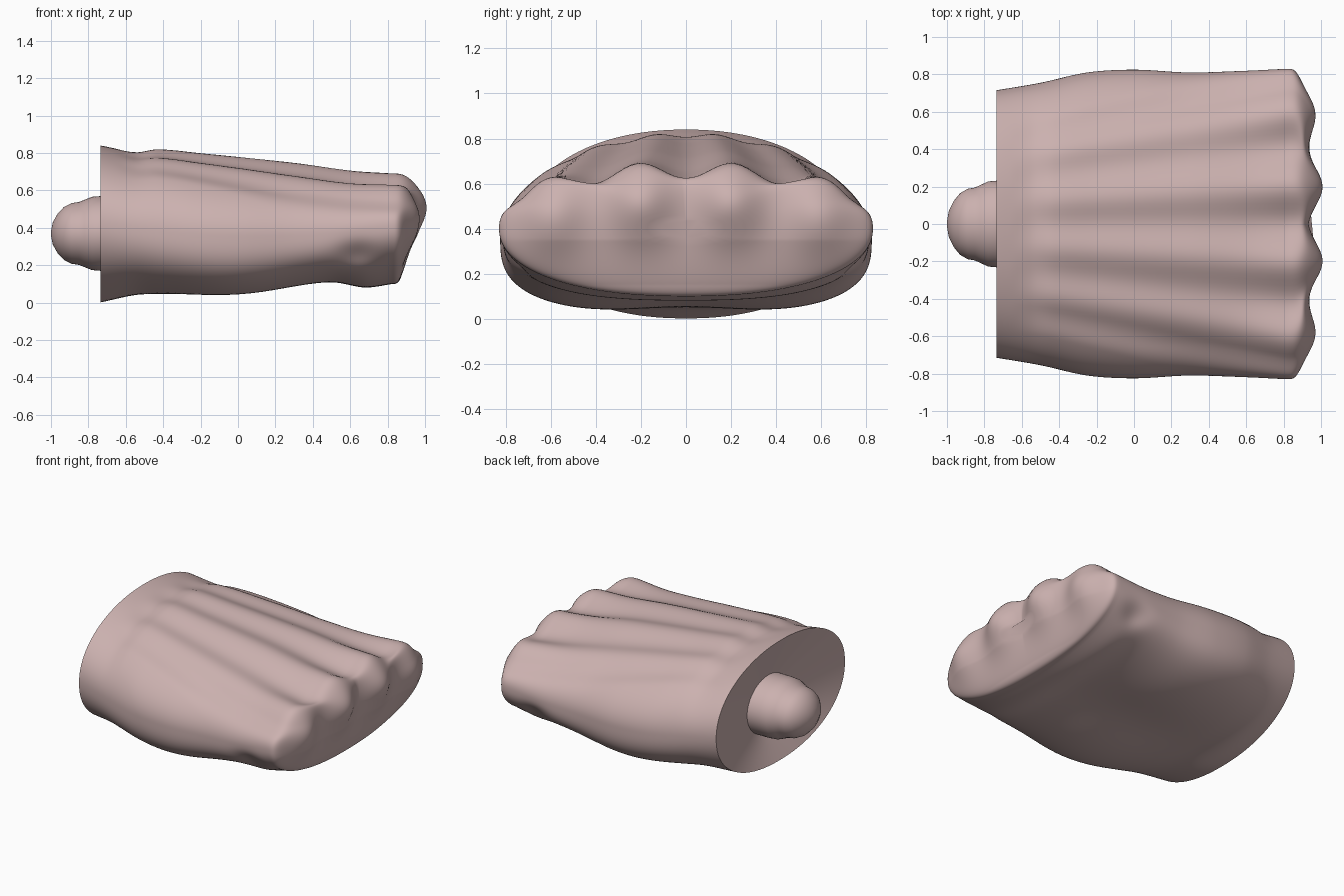
import bpy, bmesh
from math import sin, cos, pi, exp

if "Cube" in bpy.data.objects:
    bpy.data.objects.remove(bpy.data.objects["Cube"])

SEG = 192

def curve(pts, x):
    """Smooth cubic interpolation through (x, value) points."""
    if x <= pts[0][0]:
        return pts[0][1]
    if x >= pts[-1][0]:
        return pts[-1][1]
    i = max(k for k in range(len(pts) - 1) if pts[k][0] <= x)

    def slope(k):
        a, b = pts[max(k - 1, 0)], pts[min(k + 1, len(pts) - 1)]
        return (b[1] - a[1]) / (b[0] - a[0])
    (x0, v0), (x1, v1) = pts[i], pts[i + 1]
    h = x1 - x0
    t = (x - x0) / h
    return ((2*t**3 - 3*t*t + 1) * v0 + (t**3 - 2*t*t + t) * h * slope(i)
            + (3*t*t - 2*t**3) * v1 + (t**3 - t*t) * h * slope(i + 1))

def gauss(d, r):
    return exp(-(d / r) ** 2)

TOP = [(-.735, .84), (-.55, .808), (-.43, .825), (-.2, .805), (.3, .755), (.62, .71), (.82, .695)]
BOTTOM = [(-.735, 0), (-.55, .035), (-.4, .035), (-.1, .022), (.1, .035), (.4, .09),
          (.52, .10), (.68, .078), (.82, .098)]
WIDTH = [(-.735, .715), (-.5, .755), (-.25, .81), (0, .825), (.3, .81), (.6, .82), (.82, .83)]
MIDDLE = [(-.735, .42), (-.4, .38), (0, .36), (.5, .37), (.82, .40)]
TOP_POWER = [(-.735, 2.1), (0, 2.0), (.5, 2.1), (.82, 2.4)]
LOW_POWER = [(-.735, 2.15), (-.3, 2.8), (0, 3), (.5, 2.8), (.82, 2.2)]
RIDGE = [(-.65, 0), (-.4, .010), (0, .015), (.5, .022), (.82, .036)]
SPACING = [(-.7, .25), (-.4, .27), (.82, .41)]

def section(x, ang, ridge=1):
    """Point (y, z) of the foot's cross-section, with four toe ridges on top."""
    up = sin(ang) >= 0
    n = curve(TOP_POWER if up else LOW_POWER, x)
    w, mid = curve(WIDTH, x), curve(MIDDLE, x)
    c, s = cos(ang), sin(ang)
    r = (abs(c) ** n + abs(s) ** n) ** (-1 / n)
    y, k = w * c * r, s * r
    if up:
        z = mid + (curve(TOP, x) - mid) * k
        p = curve(SPACING, x)
        fade = min(1, max(0, 4.5 - 2 * abs(y) / p)) * min(1, k * 1.6)
        z -= ridge * curve(RIDGE, x) * (1 + cos(2 * pi * y / p)) * fade
    else:
        z = mid + (mid - curve(BOTTOM, x)) * k
        # Shallow hollow along the sole
        z += .035 * gauss(y, .32) * gauss(x - .02, .42)
    # Side crease beneath the outer toes
    y *= 1 - .05 * gauss(x - .64, .1) * gauss(z - .25, .07)
    return y, z

def toe_front(y, z):
    """Front wall with four rounded toe tips."""
    x = .922 + .03 * max(-1, min(0, (z - .35) / .2))
    for cy, cz, amp in ((.2, .52, .09), (.6, .46, .07)):
        x += amp * gauss(abs(y) - cy, .14) * gauss(z - cz, .17)
    return x

def loft(name, rings, cap_first=False, cap_last=False):
    bm = bmesh.new()
    loops = [[bm.verts.new(p) for p in ring] for ring in rings]
    for a, b in zip(loops, loops[1:]):
        for i in range(len(a)):
            j = (i + 1) % len(a)
            bm.faces.new((a[i], a[j], b[j], b[i]))
    if cap_first:
        bm.faces.new(loops[0])
    if cap_last:
        bm.faces.new(loops[-1])
    bmesh.ops.recalc_face_normals(bm, faces=bm.faces[:])
    me = bpy.data.meshes.new(name)
    bm.to_mesh(me)
    bm.free()
    ob = bpy.data.objects.new(name, me)
    bpy.context.collection.objects.link(ob)
    me.materials.append(skin)
    bpy.context.view_layer.objects.active = ob
    ob.select_set(True)
    bpy.ops.object.shade_smooth_by_angle(angle=0.9)
    ob.select_set(False)
    return ob

skin = bpy.data.materials.new("skin")
skin.diffuse_color = (.60, .44, .43, 1)
skin.use_nodes = True
skin.node_tree.nodes["Principled BSDF"].inputs["Base Color"].default_value = skin.diffuse_color
angles = [2 * pi * i / SEG for i in range(SEG)]

# Foot: shallow ankle funnel, ridged body, rounded toe wall
DEPTH = .1
rings = []
for t in (1, .75, .5, .25):
    ring = []
    for a in angles:
        y, z = section(-.735, a)
        ring.append((-.735 + DEPTH * t, y * (1 - t) + .22 * cos(a) * t,
                     z * (1 - t) + (.37 + .19 * sin(a)) * t))
    rings.append(ring)
for i in range(71):
    x = -.735 + 1.555 * i / 70
    rings.append([(x, *section(x, a)) for a in angles])
for i in range(1, 40):
    t = i / 40 * pi / 2
    s, f = cos(t) ** .62, sin(t) ** .62
    ring = []
    for a in angles:
        y, z = section(.82, a, s ** 4)
        y, z = y * s, .4 + (z - .4) * s
        ring.append((.82 + (toe_front(y, z) - .82) * f, y, z))
    rings.append(ring)
loft("foot", rings, cap_last=True)

# Joint stub: stepped rounded knob in the ankle opening
PROFILE = [(-1, .012), (-.99, .06), (-.965, .105), (-.93, .142), (-.89, .162), (-.85, .168),
           (-.82, .18), (-.78, .196), (-.73, .2), (-.6, .2)]
knob = [[(x, 1.16 * r * cos(a), .37 + r * sin(a)) for a in angles[::3]] for x, r in PROFILE]
loft("ankle_joint", knob, cap_first=True, cap_last=True)
